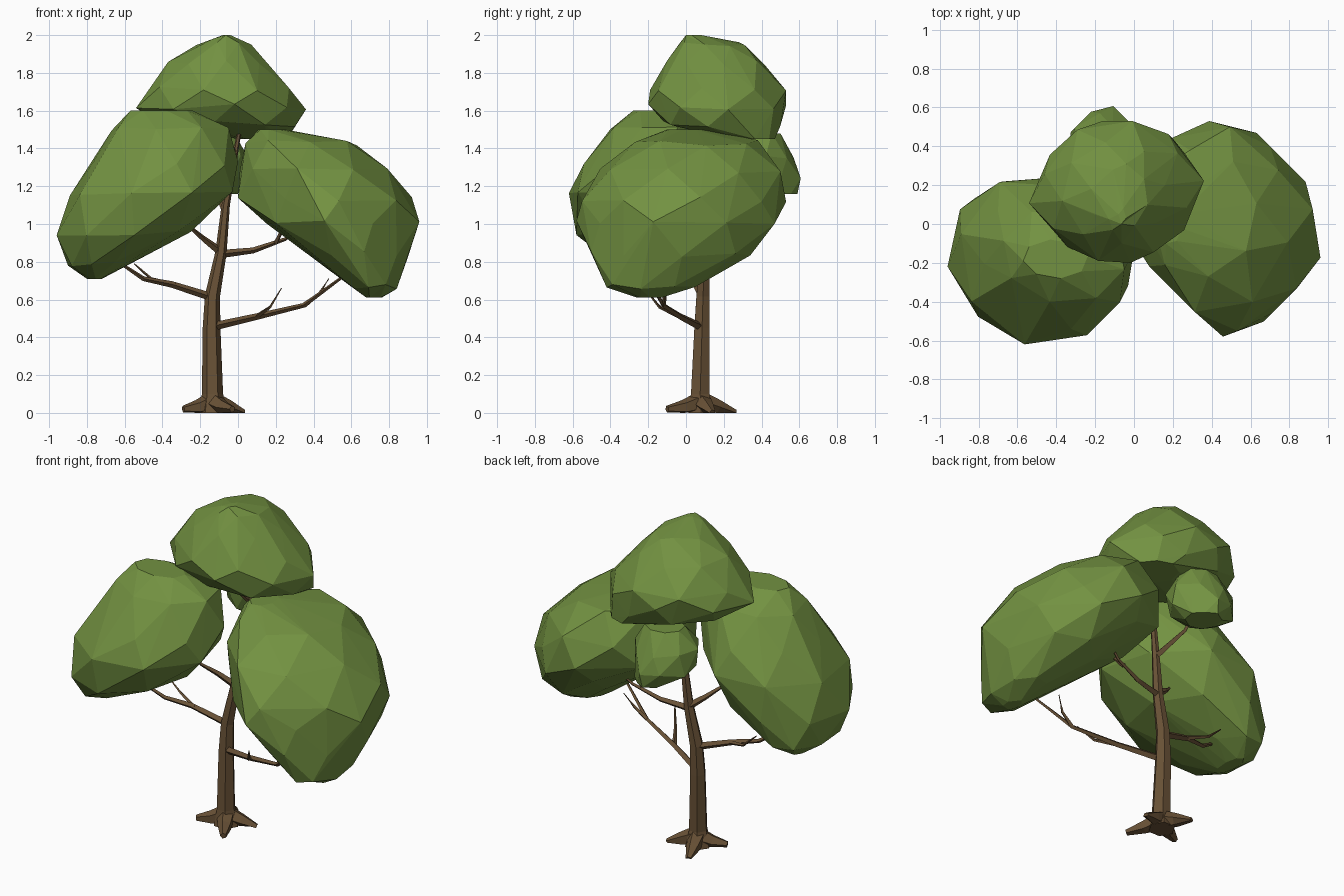
import bpy, bmesh, math, random
from mathutils import Vector

random.seed(4)


def material(name, rgb):
    m = bpy.data.materials.new(name)
    m.diffuse_color = (*rgb, 1)
    return m


leaf = material("leaf green", (0.17, 0.285, 0.053))
bark = material("bark brown", (0.14, 0.083, 0.037))


def finish(bm, name, mat):
    bmesh.ops.recalc_face_normals(bm, faces=bm.faces)
    me = bpy.data.meshes.new(name)
    bm.to_mesh(me)
    bm.free()
    me.materials.append(mat)
    ob = bpy.data.objects.new(name, me)
    bpy.context.collection.objects.link(ob)
    return ob


def spread(values, lo, hi):
    a, b = min(values), max(values)
    return [lo + (v - a) / (b - a) * (hi - lo) for v in values]


def foliage(name, rings, diagonals, skew=0.0, sides=8):
    """Faceted hull over horizontal cross-sections (z, x0, x1, y0, y1),
    with its corners trimmed to the diagonal ranges of x + y and y - x."""
    s0, s1, d0, d1 = diagonals
    bm = bmesh.new()
    for k, (z, x0, x1, y0, y1) in enumerate(rings):
        inner = 0 < k < len(rings) - 1
        angles = [2 * math.pi * (i + 0.5 * (k % 2) + 0.2) / sides for i in range(sides)]
        xs = spread([math.cos(a) for a in angles], x0, x1)
        ys = spread([math.sin(a + skew) for a in angles], y0, y1)
        for x, y in zip(xs, ys):
            dz = random.uniform(-0.015, 0.015) if inner else 0
            s = min(max(x + y, s0), s1)
            d = min(max(y - x, d0), d1)
            bm.verts.new(((s - d) / 2, (s + d) / 2, min(z + dz, rings[-1][0])))
    bmesh.ops.convex_hull(bm, input=bm.verts[:])
    loose = [v for v in bm.verts if not v.link_faces]
    bmesh.ops.delete(bm, geom=loose, context='VERTS')
    bmesh.ops.remove_doubles(bm, verts=bm.verts[:], dist=0.035)
    return finish(bm, name, leaf)


def limb(name, path, radii, sides=5):
    """Tapered faceted tube along a path, kept above the ground."""
    bm = bmesh.new()
    pts = [Vector(p) for p in path]
    loops = []
    for k, p in enumerate(pts):
        d = (pts[min(k + 1, len(pts) - 1)] - pts[max(k - 1, 0)]).normalized()
        ref = Vector((0, 1, 0)) if abs(d.z) > 0.8 else Vector((0, 0, 1))
        u = d.cross(ref).normalized()
        v = d.cross(u)
        ring = []
        for i in range(sides):
            a = 2 * math.pi * i / sides
            q = p + (u * math.cos(a) + v * math.sin(a)) * radii[k]
            q.z = max(q.z, 0)
            ring.append(bm.verts.new(q))
        loops.append(ring)
    for a, b in zip(loops, loops[1:]):
        for i in range(sides):
            j = (i + 1) % sides
            bm.faces.new((a[i], a[j], b[j], b[i]))
    bm.faces.new(loops[0])
    bm.faces.new(loops[-1])
    return finish(bm, name, bark)


# Foliage masses
foliage("foliage_left", [
    (0.71, -0.80, -0.72, -0.18, 0.04), (0.79, -0.90, -0.57, -0.38, 0.15),
    (0.95, -0.96, -0.25, -0.58, 0.22), (1.16, -0.89, -0.03, -0.62, 0.25),
    (1.32, -0.77, 0.00, -0.54, 0.20), (1.50, -0.67, -0.05, -0.40, 0.08),
    (1.60, -0.57, -0.24, -0.28, -0.08)], (-1.28, -0.12, -0.33, 1.06), skew=-0.06)
foliage("foliage_right", [
    (0.61, 0.68, 0.76, -0.27, -0.13), (0.67, 0.60, 0.84, -0.42, 0.05),
    (0.84, 0.39, 0.90, -0.52, 0.34), (1.01, 0.15, 0.96, -0.58, 0.49),
    (1.13, 0.00, 0.92, -0.55, 0.53), (1.28, 0.01, 0.79, -0.46, 0.50),
    (1.43, 0.04, 0.63, -0.27, 0.38), (1.50, 0.11, 0.25, -0.10, 0.10)],
    (-0.14, 1.10, -1.17, 0.3))
foliage("foliage_top", [
    (1.45, 0.00, 0.26, 0.22, 0.47), (1.53, -0.38, 0.30, -0.12, 0.50),
    (1.62, -0.54, 0.36, -0.20, 0.53), (1.72, -0.46, 0.27, -0.19, 0.53),
    (1.85, -0.37, 0.16, -0.10, 0.42), (1.95, -0.22, 0.07, -0.03, 0.31),
    (1.97, -0.15, -0.05, 0.0, 0.28), (2.00, -0.08, -0.04, 0.00, 0.08)],
    (-0.46, 0.64, -0.29, 0.79))
foliage("foliage_back", [
    (1.16, -0.20, 0.00, 0.38, 0.59), (1.24, -0.33, 0.05, 0.25, 0.62),
    (1.36, -0.34, 0.05, 0.22, 0.57), (1.48, -0.25, -0.02, 0.30, 0.50)],
    (-0.05, 0.5, 0.26, 0.80))

# Trunk
limb("trunk", [(-0.135, 0.08, 0), (-0.135, 0.075, 0.1), (-0.14, 0.085, 0.45),
               (-0.135, 0.09, 0.62), (-0.09, 0.1, 0.85), (-0.065, 0.11, 1.1),
               (0.0, 0.15, 1.45), (0.03, 0.17, 1.6)],
     [0.078, 0.056, 0.047, 0.04, 0.03, 0.022, 0.012, 0.006], 6)

# Roots
for n, (x, y, h) in enumerate([(-0.29, 0.01, 0.02), (-0.03, -0.1, 0.02),
                               (0.03, 0.14, 0.0), (-0.2, 0.26, 0.0)]):
    limb(f"root_{n + 1}", [(-0.135, 0.08, 0.06), ((x - 0.135) / 2, (y + 0.08) / 2, 0.03),
                           (x, y, h)], [0.055, 0.04, 0.018])

# Branches: each reaches into a foliage mass
branches = {
    "branch_left": [(-0.13, 0.09, 0.61), (-0.35, 0.05, 0.68), (-0.5, 0.0, 0.71),
                    (-0.62, -0.05, 0.79), (-0.7, -0.1, 0.87)],
    "twig_left": [(-0.33, 0.05, 0.675), (-0.46, 0.1, 0.71), (-0.55, 0.1, 0.79)],
    "branch_right": [(-0.12, 0.07, 0.46), (0.1, -0.03, 0.51), (0.35, -0.12, 0.57),
                     (0.54, -0.2, 0.71), (0.64, -0.22, 0.8)],
    "twig_right": [(0.1, -0.03, 0.51), (0.17, -0.14, 0.56), (0.23, -0.22, 0.66)],
    "twig_right_outer": [(0.35, -0.12, 0.57), (0.43, -0.11, 0.63), (0.48, -0.08, 0.71)],
    "branch_back_right": [(-0.1, 0.1, 0.84), (0.08, 0.13, 0.86), (0.25, 0.16, 0.92),
                          (0.38, 0.2, 1.02)],
    "twig_back_right": [(0.2, 0.15, 0.90), (0.23, 0.1, 0.96), (0.26, 0.07, 1.04)],
    "branch_front_left": [(-0.1, 0.1, 0.86), (-0.18, 0.06, 0.92), (-0.25, 0.0, 0.98),
                          (-0.35, -0.08, 1.1)],
    "branch_back": [(-0.07, 0.11, 1.08), (-0.12, 0.3, 1.18), (-0.13, 0.42, 1.3)],
    "twig_top": [(-0.02, 0.14, 1.38), (-0.06, 0.06, 1.47), (-0.08, 0.03, 1.58)],
}
for name, path in branches.items():
    start = 0.014 if name.startswith("twig") else 0.022
    last = len(path) - 1
    limb(name, path, [start + (0.003 - start) * k / last for k in range(last + 1)], 4)
